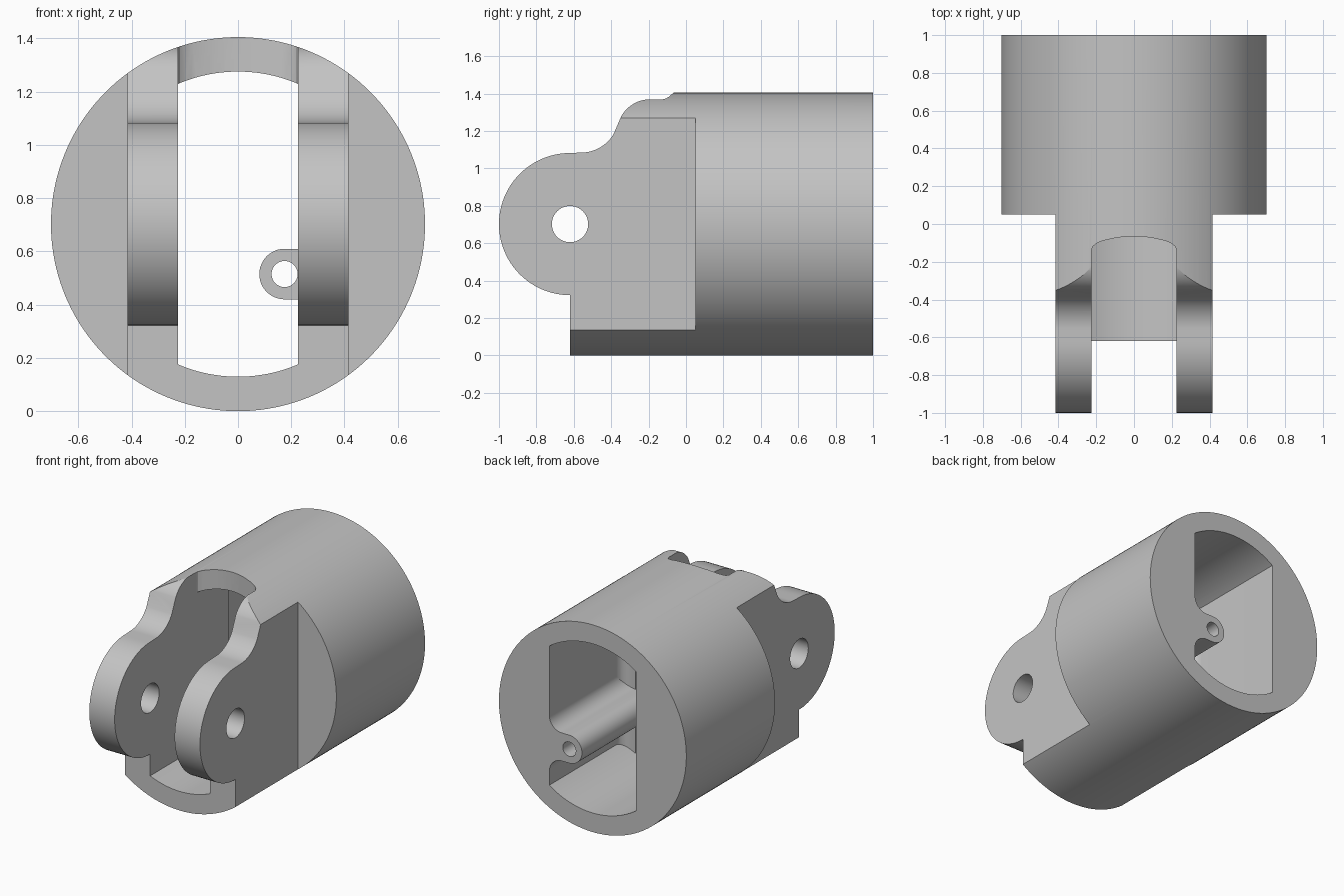
import bpy, bmesh, math

cube = bpy.data.objects.get("Cube")
if cube:
    bpy.data.objects.remove(cube, do_unlink=True)

R = 0.7025          # outer radius, also the axis height
WALL = 0.225        # half width of the fork slot
CAVITY = 0.325      # half width of the rear cavity


def arc(cx, cy, r, start, end, n=16):
    angles = [math.radians(start + (end - start) * i / n) for i in range(n + 1)]
    return [(cx + r * math.cos(a), cy + r * math.sin(a)) for a in angles]


def circle(cx, cy, r, n=48):
    return arc(cx, cy, r, 0, 360, n)[:-1]


def mirrored(half):
    return half + [(-x, y) for x, y in reversed(half) if abs(x) > 1e-6]


def prism(name, outline, axis, lo, hi):
    """Extrude a flat outline along one axis."""
    place = {"x": lambda a, b: (lo, a, b),
             "y": lambda a, b: (a, lo, b),
             "z": lambda a, b: (a, b, lo)}[axis]
    bm = bmesh.new()
    face = bm.faces.new([bm.verts.new(place(a, b)) for a, b in outline])
    moved = bmesh.ops.extrude_face_region(bm, geom=[face])["geom"]
    offset = [hi - lo if axis == k else 0 for k in "xyz"]
    bmesh.ops.translate(bm, vec=offset,
                        verts=[v for v in moved if isinstance(v, bmesh.types.BMVert)])
    bmesh.ops.recalc_face_normals(bm, faces=bm.faces)
    mesh = bpy.data.meshes.new(name)
    bm.to_mesh(mesh)
    bm.free()
    obj = bpy.data.objects.new(name, mesh)
    bpy.context.collection.objects.link(obj)
    return obj


def combine(target, tool, operation):
    """Apply a boolean and discard the tool."""
    mod = target.modifiers.new(operation.lower(), "BOOLEAN")
    mod.operation = operation
    mod.solver = "EXACT"
    mod.object = tool
    bpy.context.view_layer.objects.active = target
    bpy.ops.object.modifier_apply(modifier=mod.name)
    bpy.data.objects.remove(tool, do_unlink=True)


# Round barrel, trimmed to the side profile with rounded lugs
body = prism("clevis_body", circle(0, R, R, 160), "y", -1.05, 1)
profile = [(-0.62, -0.1)]
profile += arc(-0.62, R, 0.38, 270, 90, 48)
profile += arc(-0.56, 1.285, 0.2, 270, 330)
profile += arc(-0.19, 1.19, 0.18, 150, 90)
profile += [(-0.14, 1.37), (-0.13, 1.5), (1.1, 1.5), (1.1, -0.1)]
combine(body, prism("side_profile", profile, "x", -1, 1), "INTERSECT")

# Flat cheeks on both sides of the fork
for side in (-1, 1):
    cheek = [(side * 0.415, -1.2), (side, -1.2), (side, 0.05), (side * 0.415, 0.05)]
    combine(body, prism("cheek_cutter", cheek, "z", -0.2, 1.6), "DIFFERENCE")

# Through slot that widens into the rear cavity
half = [(WALL, -1.2), (WALL, 0.22)]
half += arc(CAVITY - 0.07, 0.29, 0.07, 270, 360, 10) + [(CAVITY, 1.2)]
cavity = prism("cavity_cutter", mirrored(half), "z", 0, 1.4)
combine(cavity, prism("cavity_round", circle(0, R, 0.573, 160), "y", -1.3, 1.3), "INTERSECT")
combine(body, cavity, "DIFFERENCE")

# Open top between the lugs, with a bowed rear end
half = [(WALL, -1.2), (WALL, -0.14), (0.218, -0.119), (0.2, -0.104),
        (0.17, -0.09), (0.1, -0.074), (0.05, -0.067), (0, -0.065)]
combine(body, prism("top_cutter", mirrored(half), "z", 0.9, 1.6), "DIFFERENCE")

# Cross pin hole through both lugs
combine(body, prism("pin_cutter", circle(-0.62, R, 0.097), "x", -1, 1), "DIFFERENCE")

# Filleted screw boss along the cavity wall
bx, bz, br = 0.175, 0.515, 0.095
boss = arc(bx, bz, br, 90, 270, 24)
boss += arc(CAVITY - br, bz - 2 * br, br, 90, 0)
boss += [(0.36, bz - 2 * br), (0.36, bz + 2 * br)]
boss += arc(CAVITY - br, bz + 2 * br, br, 360, 270)
combine(body, prism("boss", boss, "y", 0.22, 1), "UNION")
combine(body, prism("boss_hole", circle(bx, bz, 0.049, 32), "y", 0.1, 1.2), "DIFFERENCE")

# Plain grey finish
grey = bpy.data.materials.new("plain_grey")
grey.use_nodes = True
colour = (0.55, 0.55, 0.55, 1)
grey.diffuse_color = colour
grey.node_tree.nodes["Principled BSDF"].inputs["Base Color"].default_value = colour
body.data.materials.clear()
body.data.materials.append(grey)
for poly in body.data.polygons:
    poly.material_index = 0

bpy.ops.object.select_all(action="DESELECT")
body.select_set(True)
bpy.context.view_layer.objects.active = body
bpy.ops.object.shade_smooth_by_angle(angle=math.radians(25))
